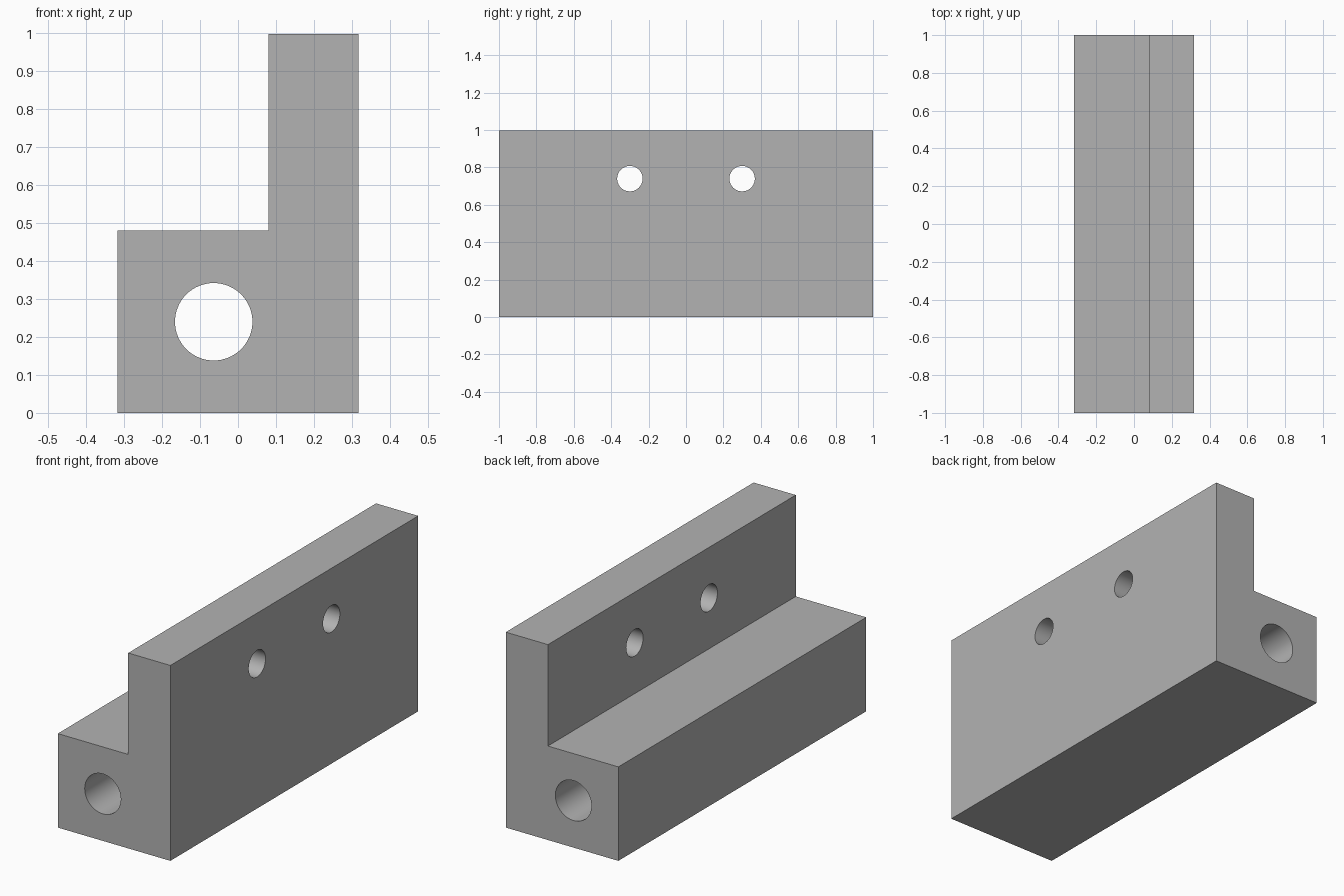
import bpy
import bmesh
from math import pi, radians

default = bpy.data.objects.get("Cube")
if default:
    bpy.data.objects.remove(default, do_unlink=True)

HALF_W, HALF_L, HEIGHT = 0.318, 1.0, 0.998
STEP_X, STEP_Z = 0.08, 0.48

grey = bpy.data.materials.new("plain grey")
grey.use_nodes = True
colour = (0.45, 0.45, 0.45, 1)
grey.diffuse_color = colour
grey.node_tree.nodes["Principled BSDF"].inputs["Base Color"].default_value = colour

# L-shaped profile extruded along the length
profile = [(-HALF_W, 0), (HALF_W, 0), (HALF_W, HEIGHT),
           (STEP_X, HEIGHT), (STEP_X, STEP_Z), (-HALF_W, STEP_Z)]
bm = bmesh.new()
face = bm.faces.new([bm.verts.new((x, -HALF_L, z)) for x, z in profile])
side = bmesh.ops.extrude_face_region(bm, geom=[face])
moved = [v for v in side["geom"] if isinstance(v, bmesh.types.BMVert)]
bmesh.ops.translate(bm, verts=moved, vec=(0, 2 * HALF_L, 0))
bmesh.ops.recalc_face_normals(bm, faces=bm.faces)
mesh = bpy.data.meshes.new("angle_block")
bm.to_mesh(mesh)
bm.free()
mesh.materials.append(grey)
block = bpy.data.objects.new("angle_block", mesh)
bpy.context.collection.objects.link(block)
bpy.context.view_layer.objects.active = block
block.select_set(True)


def drill(name, radius, depth, location, rotation):
    """Cut a round through hole in the block."""
    bpy.ops.mesh.primitive_cylinder_add(vertices=64, radius=radius, depth=depth,
                                        location=location, rotation=rotation)
    cutter = bpy.context.object
    cutter.name = name
    cutter.hide_render = True
    cutter.data.materials.append(grey)
    cut = block.modifiers.new(name, "BOOLEAN")
    cut.object = cutter
    cut.operation = "DIFFERENCE"
    cut.solver = "EXACT"
    bpy.ops.object.select_all(action="DESELECT")
    bpy.context.view_layer.objects.active = block
    block.select_set(True)
    bpy.ops.object.modifier_apply(modifier=cut.name)
    bpy.data.objects.remove(cutter, do_unlink=True)


# Lengthwise bore in the foot, two bolt holes through the upright wall
drill("long_bore", 0.102, 2.4, (-0.064, 0, 0.24), (pi / 2, 0, 0))
for y in (-0.3, 0.3):
    drill("bolt_hole", 0.068, 0.5, (0.2, y, 0.74), (0, pi / 2, 0))

bpy.ops.object.shade_smooth_by_angle(angle=radians(30))
